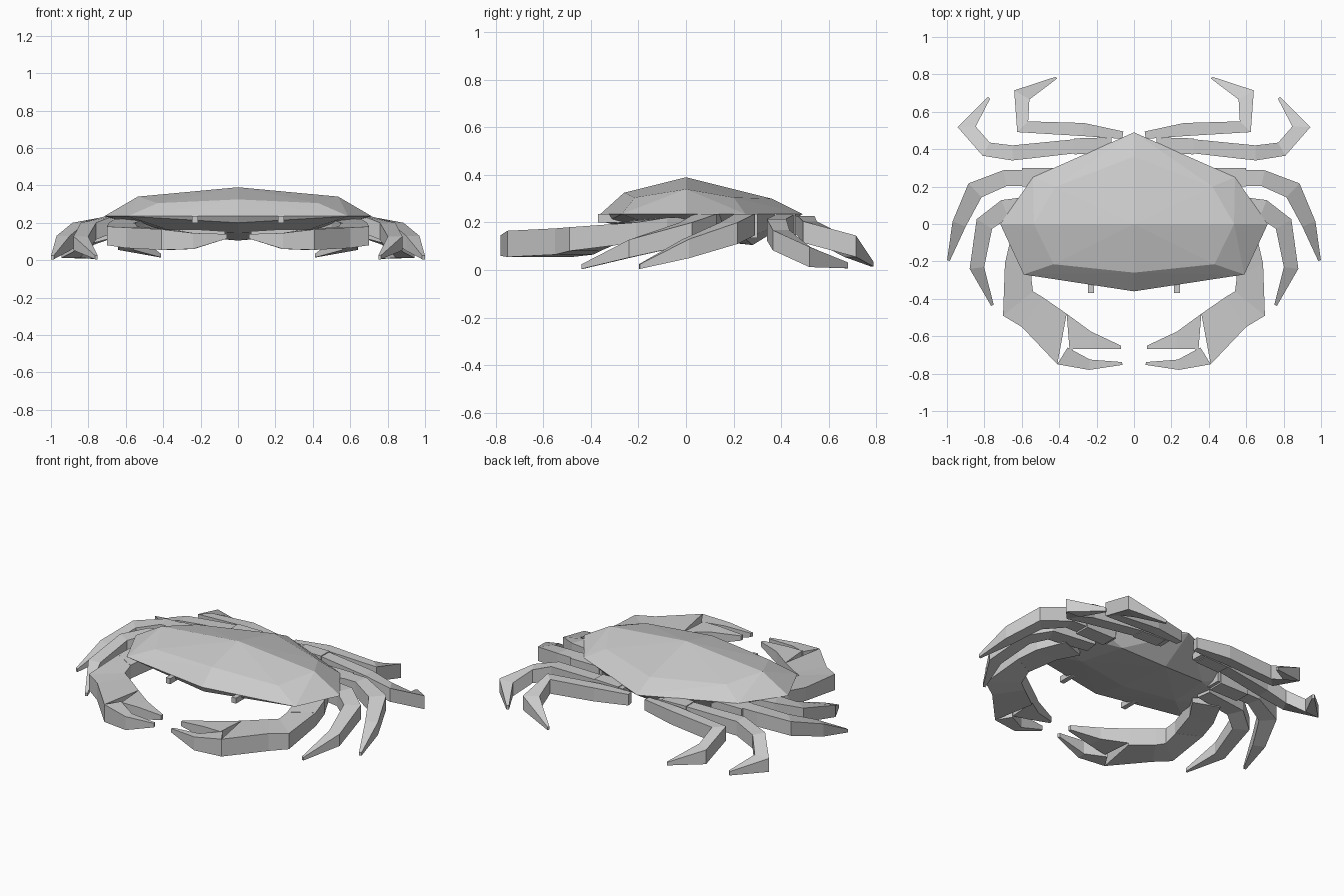
import bpy, bmesh
from mathutils import Vector


def finish(name, bm, mirror=True):
    bmesh.ops.recalc_face_normals(bm, faces=bm.faces)
    me = bpy.data.meshes.new(name)
    bm.to_mesh(me)
    bm.free()
    ob = bpy.data.objects.new(name, me)
    bpy.context.collection.objects.link(ob)
    if mirror:
        ob.modifiers.new("Mirror", 'MIRROR').use_mirror_merge = False
    return ob


def loft(name, sections):
    """Box-section tube; each section is (xa, ya, xb, yb, z_low, z_high)."""
    bm = bmesh.new()
    rings = []
    for xa, ya, xb, yb, lo, hi in sections:
        rings.append([bm.verts.new(p) for p in
                      ((xa, ya, lo), (xb, yb, lo), (xb, yb, hi), (xa, ya, hi))])
    for r, s in zip(rings, rings[1:]):
        for i in range(4):
            j = (i + 1) % 4
            bm.faces.new((r[i], r[j], s[j], s[i]))
    bm.faces.new(rings[0])
    bm.faces.new(rings[-1])
    return finish(name, bm)


def leg(name, path):
    """Mitred leg; each joint is (x, y, z, width, height)."""
    pts = [Vector(p[:2]) for p in path]
    secs = []
    for i, (x, y, z, w, h) in enumerate(path):
        a = (pts[i] - pts[max(i - 1, 0)]).normalized()
        b = (pts[min(i + 1, len(pts) - 1)] - pts[i]).normalized()
        d = (a + b).normalized()
        n = Vector((-d.y, d.x))
        n *= w / 2 / max(0.6, d.dot(b if b.length else a))
        secs.append((x + n.x, y + n.y, x - n.x, y - n.y, z - h / 2, z + h / 2))
    return loft(name, secs)


# Faceted shell: hull of rim, upper ring, ridge and belly
ridge = [(0, -.36, .235), (0, -.26, .325), (0, 0, .39), (0, .36, .30), (0, .49, .235),
         (0, -.34, .20), (0, -.1, .145), (0, .28, .105)]
side = [(.59, -.27, .235), (.715, 0, .235), (.54, .25, .235),
        (.43, -.215, .305), (.535, 0, .34), (.42, .2, .305),
        (.35, -.05, .155), (.3, .25, .13)]
bm = bmesh.new()
for p in ridge:
    bm.verts.new(p)
for x, y, z in side:
    bm.verts.new((x, y, z))
    bm.verts.new((-x, y, z))
bmesh.ops.convex_hull(bm, input=bm.verts)
finish("shell", bm, mirror=False)

# Eye stalks
loft("eye", [(.215, -.25, .245, -.25, .20, .235), (.215, -.37, .245, -.37, .20, .235)])

# Claws: arm, palm and two pincer fingers
loft("claw_arm", [(.42, .02, .58, .08, .14, .22), (.5, -.1, .66, -.08, .13, .22),
                  (.55, -.29, .69, -.21, .115, .20)])
loft("claw_palm", [(.55, -.28, .69, -.21, .115, .20), (.54, -.36, .70, -.49, .08, .18),
                   (.49, -.39, .60, -.55, .065, .175), (.36, -.48, .41, -.75, .055, .165)])
loft("claw_inner_finger", [(.36, -.48, .345, -.67, .07, .165),
                           (.23, -.575, .23, -.668, .09, .165),
                           (.07, -.65, .07, -.668, .125, .155)])
loft("claw_outer_finger", [(.355, -.66, .41, -.75, .055, .165),
                           (.235, -.725, .24, -.78, .06, .145),
                           (.065, -.738, .06, -.753, .115, .14)])

# Walking legs, front to back
leg("first_leg", [(.42, .12, .19, .09, .09), (.69, .08, .19, .10, .09),
                  (.80, 0, .155, .09, .09), (.84, -.235, .09, .075, .075),
                  (.757, -.435, .015, .015, .02)])
leg("second_leg", [(.38, .25, .19, .09, .09), (.69, .245, .19, .085, .09),
                   (.85, .18, .155, .095, .09), (.935, 0, .09, .075, .08),
                   (.992, -.195, .015, .015, .02)])
leg("third_leg", [(.12, .42, .19, .08, .08), (.32, .415, .19, .075, .085),
                  (.65, .38, .17, .08, .09), (.79, .40, .125, .075, .085),
                  (.895, .52, .055, .075, .085), (.775, .675, .02, .015, .025)])
leg("rear_leg", [(.06, .475, .19, .04, .07), (.27, .505, .185, .07, .085),
                 (.595, .52, .16, .06, .09), (.60, .69, .10, .08, .09),
                 (.415, .782, .025, .012, .02)])

# Wider leg root segments under the shell edge
leg("second_leg_root", [(.4, .25, .185, .1, .1), (.6, .25, .185, .1, .1)])
leg("third_leg_root", [(.15, .42, .19, .085, .09), (.32, .415, .19, .085, .095)])
